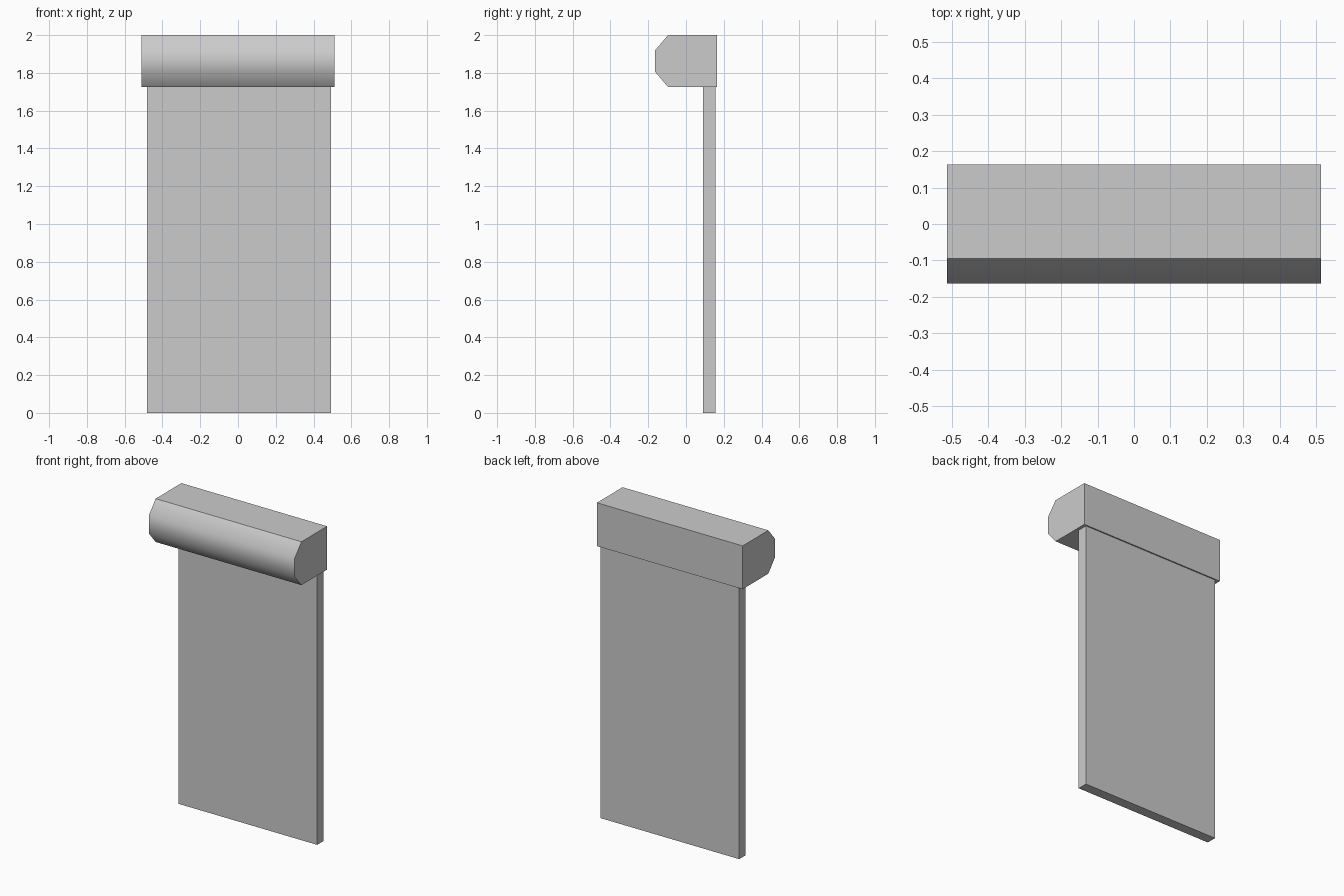
import bpy, bmesh, math

if "Cube" in bpy.data.objects:
    bpy.data.objects.remove(bpy.data.objects["Cube"])


def extrude_profile(name, profile, x0, x1):
    """Extrude a closed (y, z) profile along x."""
    bm = bmesh.new()
    face = bm.faces.new([bm.verts.new((x0, y, z)) for y, z in profile])
    ext = bmesh.ops.extrude_face_region(bm, geom=[face])
    moved = [g for g in ext["geom"] if isinstance(g, bmesh.types.BMVert)]
    bmesh.ops.translate(bm, vec=(x1 - x0, 0, 0), verts=moved)
    bmesh.ops.recalc_face_normals(bm, faces=bm.faces)
    mesh = bpy.data.meshes.new(name)
    bm.to_mesh(mesh)
    bm.free()
    obj = bpy.data.objects.new(name, mesh)
    bpy.context.collection.objects.link(obj)
    return obj


# Roller housing with a chamfered, smooth-shaded front
housing = extrude_profile("roller_housing", [
    (0.163, 1.725), (0.163, 2.0), (-0.095, 2.0),
    (-0.163, 1.92), (-0.163, 1.805), (-0.095, 1.725)], -0.512, 0.512)
bpy.context.view_layer.objects.active = housing
housing.select_set(True)
bpy.ops.object.shade_smooth_by_angle(angle=math.radians(45))

# Flat shutter panel hanging below the housing, near the back
extrude_profile("shutter_panel", [
    (0.09, 0), (0.155, 0), (0.155, 1.725), (0.09, 1.725)], -0.482, 0.493)
